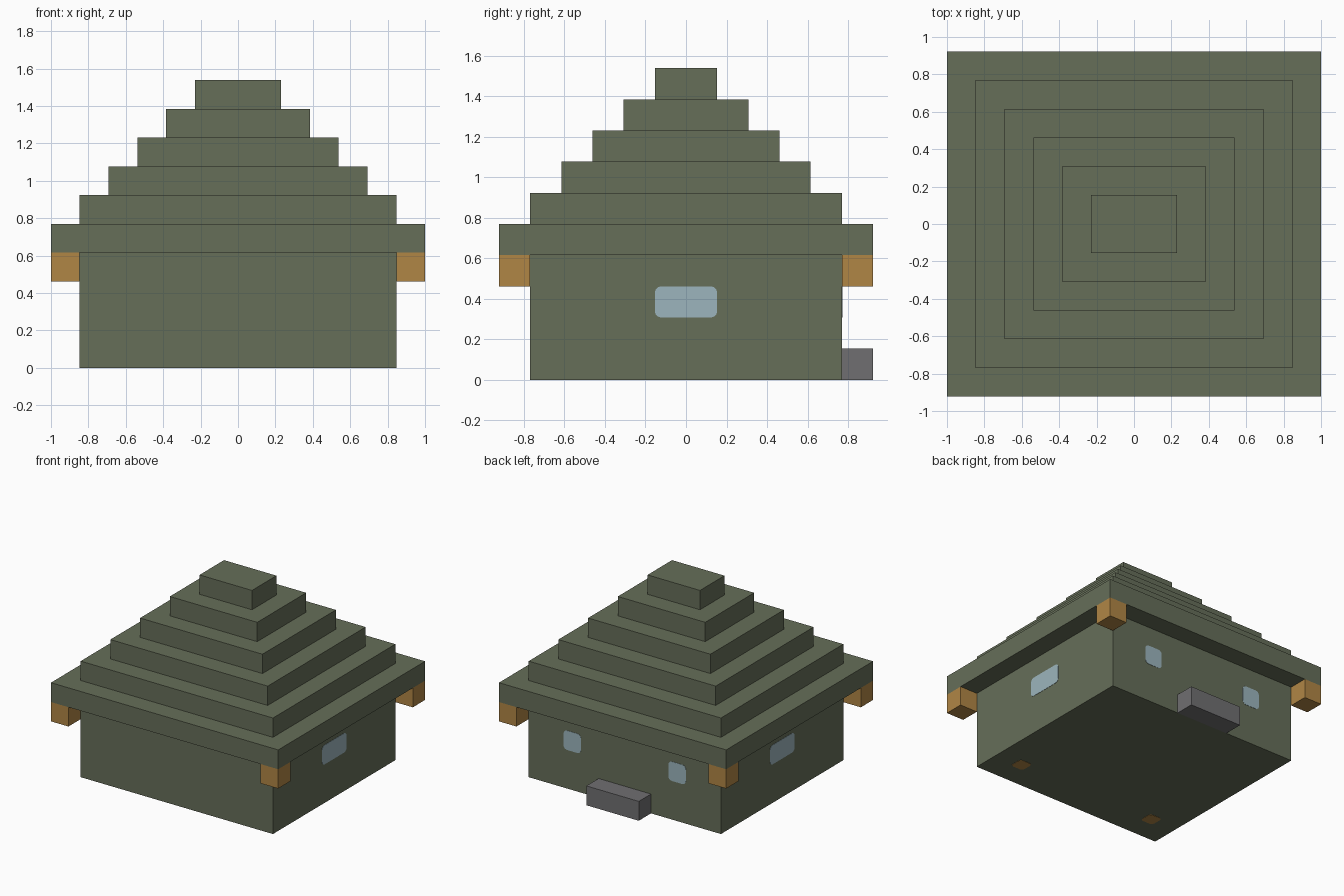
import bpy
import bmesh
from math import cos, sin, pi
from mathutils import Matrix, Vector

if "Cube" in bpy.data.objects:
    bpy.data.objects.remove(bpy.data.objects["Cube"])

U = 2 / 13  # grid unit: the whole hut sits on this module


def make_material(name, rgb):
    linear = [((c / 255 + 0.055) / 1.055) ** 2.4 for c in rgb] + [1]
    mat = bpy.data.materials.new(name)
    mat.use_nodes = True
    mat.diffuse_color = linear
    mat.node_tree.nodes["Principled BSDF"].inputs["Base Color"].default_value = linear
    return mat


green = make_material("moss green", (102, 110, 89))
wood = make_material("golden wood", (176, 134, 69))
glass = make_material("pale blue glass", (156, 181, 189))
stone = make_material("grey stone", (112, 111, 113))


def finish(name, bm, mat):
    bmesh.ops.recalc_face_normals(bm, faces=bm.faces)
    mesh = bpy.data.meshes.new(name)
    bm.to_mesh(mesh)
    bm.free()
    mesh.materials.append(mat)
    obj = bpy.data.objects.new(name, mesh)
    bpy.context.collection.objects.link(obj)
    return obj


def box(name, centre, size, mat):
    """Box with centre and size given in grid units."""
    bm = bmesh.new()
    bmesh.ops.create_cube(bm, size=1)
    for v in bm.verts:
        v.co = Vector([(c + p * s) * U for c, p, s in zip(centre, v.co, size)])
    return finish(name, bm, mat)


def plate(name, centre, right, up, width, height, radius, mat):
    """Thin rounded rectangle standing just proud of a wall."""
    right, up = Vector(right), Vector(up)
    out = right.cross(up)
    bm = bmesh.new()
    verts = []
    for i, (sx, sy) in enumerate([(1, 1), (-1, 1), (-1, -1), (1, -1)]):
        for step in range(4):
            a = (i + step / 3) * pi / 2
            x = sx * (width / 2 - radius) + radius * cos(a)
            y = sy * (height / 2 - radius) + radius * sin(a)
            verts.append(bm.verts.new((Vector(centre) + right * x + up * y) * U))
    face = bm.faces.new(verts)
    ext = bmesh.ops.extrude_face_region(bm, geom=[face])
    moved = [g for g in ext["geom"] if isinstance(g, bmesh.types.BMVert)]
    bmesh.ops.translate(bm, verts=moved, vec=out * 0.002)
    return finish(name, bm, mat)


# Walls
box("walls", (0, 0, 2), (11, 10, 4), green)

# Stepped roof
for i in range(6):
    box(f"roof_tier_{i + 1}", (0, 0, 4.5 + i), (13 - 2 * i, 12 - 2 * i, 1), green)

# Eave blocks under the roof corners
for x, side in ((6, "left"), (-6, "right")):
    for y, end in ((-5.5, "front"), (5.5, "back")):
        box(f"eave_block_{end}_{side}", (x, y, 3.5), (1, 1, 1), wood)

# Step at the back
box("back_step", (0, 5.5, 0.5), (3, 1, 1), stone)

# Windows and floor pegs
for s, side in ((1, "left"), (-1, "right")):
    plate(f"side_window_{side}", (s * 5.5, 0, 2.5), (0, s, 0), (0, 0, 1), 2, 1, 0.2, glass)
    plate(f"back_window_{side}", (s * 3, 5, 2.5), (-1, 0, 0), (0, 0, 1), 1, 1, 0.2, glass)
    plate(f"floor_peg_{side}", (s * 4, -3.5, 0), (-1, 0, 0), (0, 1, 0), 0.72, 0.72, 0.16, wood)
